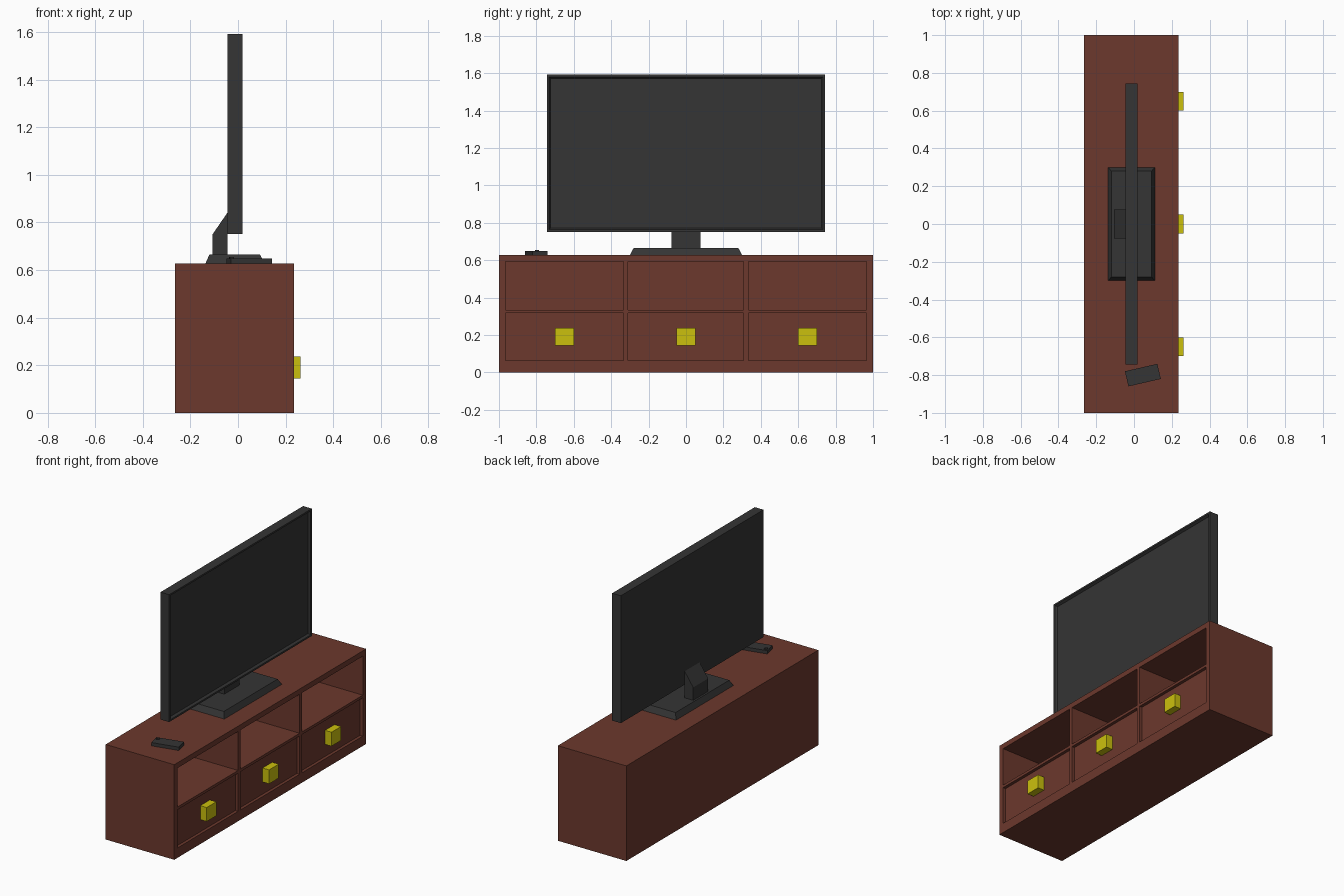
import bpy, bmesh, math
from mathutils import Matrix, Vector

cube = bpy.data.objects.get("Cube")
if cube:
    bpy.data.objects.remove(cube, do_unlink=True)


def material(name, rgb):
    m = bpy.data.materials.new(name)
    m.use_nodes = True
    m.diffuse_color = (*rgb, 1)
    m.node_tree.nodes["Principled BSDF"].inputs["Base Color"].default_value = (*rgb, 1)
    return m


wood = material("brown wood", (0.15, 0.04, 0.026))
plastic = material("charcoal plastic", (0.035, 0.035, 0.035))
yellow = material("yellow", (0.6, 0.53, 0.004))


def add_object(name, bm, mat):
    bmesh.ops.recalc_face_normals(bm, faces=bm.faces)
    mesh = bpy.data.meshes.new(name)
    bm.to_mesh(mesh)
    bm.free()
    mesh.materials.append(mat)
    obj = bpy.data.objects.new(name, mesh)
    bpy.context.collection.objects.link(obj)
    return obj


def box_mesh(x, y, z):
    """Box spanning the given (low, high) ranges."""
    bm = bmesh.new()
    bmesh.ops.create_cube(bm, size=1)
    for v in bm.verts:
        v.co = Vector(r[0] if c < 0 else r[1] for c, r in zip(v.co, (x, y, z)))
    return bm


def box(name, x, y, z, mat):
    return add_object(name, box_mesh(x, y, z), mat)


# Cabinet with open shelves above and drawer recesses below
BACK, FRONT, TOP = -0.265, 0.235, 0.627
bays = [(-0.965, -0.335), (-0.31, 0.307), (0.333, 0.965)]
cabinet = box("cabinet", (BACK, FRONT), (-1, 1), (0, TOP), wood)


def carve(y, z, depth):
    cutter = box("cutter", (FRONT - depth, FRONT + 0.1), y, z, wood)
    cutter.hide_render = True
    mod = cabinet.modifiers.new("bay", "BOOLEAN")
    mod.operation, mod.solver, mod.object = "DIFFERENCE", "EXACT", cutter
    bpy.context.view_layer.objects.active = cabinet
    bpy.ops.object.modifier_apply(modifier=mod.name)
    bpy.data.objects.remove(cutter, do_unlink=True)


for y in bays:
    carve(y, (0.335, 0.592), 0.47)
    carve(y, (0.065, 0.317), 0.04)

# Drawer fronts and their square knobs
for label, y, knob_y in zip(("right", "middle", "left"), bays, (-0.65, 0, 0.65)):
    box(f"{label}_drawer", (FRONT - 0.04, FRONT - 0.02), y, (0.065, 0.317), wood)
    box(f"{label}_knob", (FRONT - 0.02, 0.262), (knob_y - 0.05, knob_y + 0.05),
        (0.145, 0.237), yellow)

# Television with a framed, recessed screen
bm = box_mesh((-0.045, 0.018), (-0.743, 0.743), (0.752, 1.592))
screen = max(bm.faces, key=lambda f: f.calc_center_median().x)
bmesh.ops.inset_region(bm, faces=[screen], thickness=0.016)
bmesh.ops.inset_region(bm, faces=[screen], thickness=0.012, depth=-0.015)
add_object("television", bm, plastic)

# Stand base with sloping sides
bm = box_mesh((-0.137, 0.11), (-0.3, 0.3), (TOP, 0.665))
for v in bm.verts:
    if v.co.z > 0.65:
        v.co.x += 0.017 if v.co.x < 0 else -0.017
        v.co.y += 0.02 if v.co.y < 0 else -0.02
add_object("stand_base", bm, plastic)

# Neck: side profile extruded across y
bm = bmesh.new()
profile = [(-0.107, 0.66), (-0.045, 0.66), (-0.045, 0.84), (-0.107, 0.75)]
side = bm.faces.new([bm.verts.new((x, -0.078, z)) for x, z in profile])
extruded = bmesh.ops.extrude_face_region(bm, geom=[side])["geom"]
bmesh.ops.translate(bm, vec=(0, 0.156, 0),
                    verts=[g for g in extruded if isinstance(g, bmesh.types.BMVert)])
add_object("stand_neck", bm, plastic)

# Remote control lying askew, with one button
place = Matrix.Translation((0.047, -0.8, TOP)) @ Matrix.Rotation(math.radians(13), 4, "Z")
remote = box("remote_control", (-0.088, 0.088), (-0.041, 0.041), (0, 0.022), plastic)
button = box("remote_button", (-0.08, -0.062), (0.012, 0.03), (0.02, 0.028), plastic)
for obj in (remote, button):
    obj.data.transform(place)
